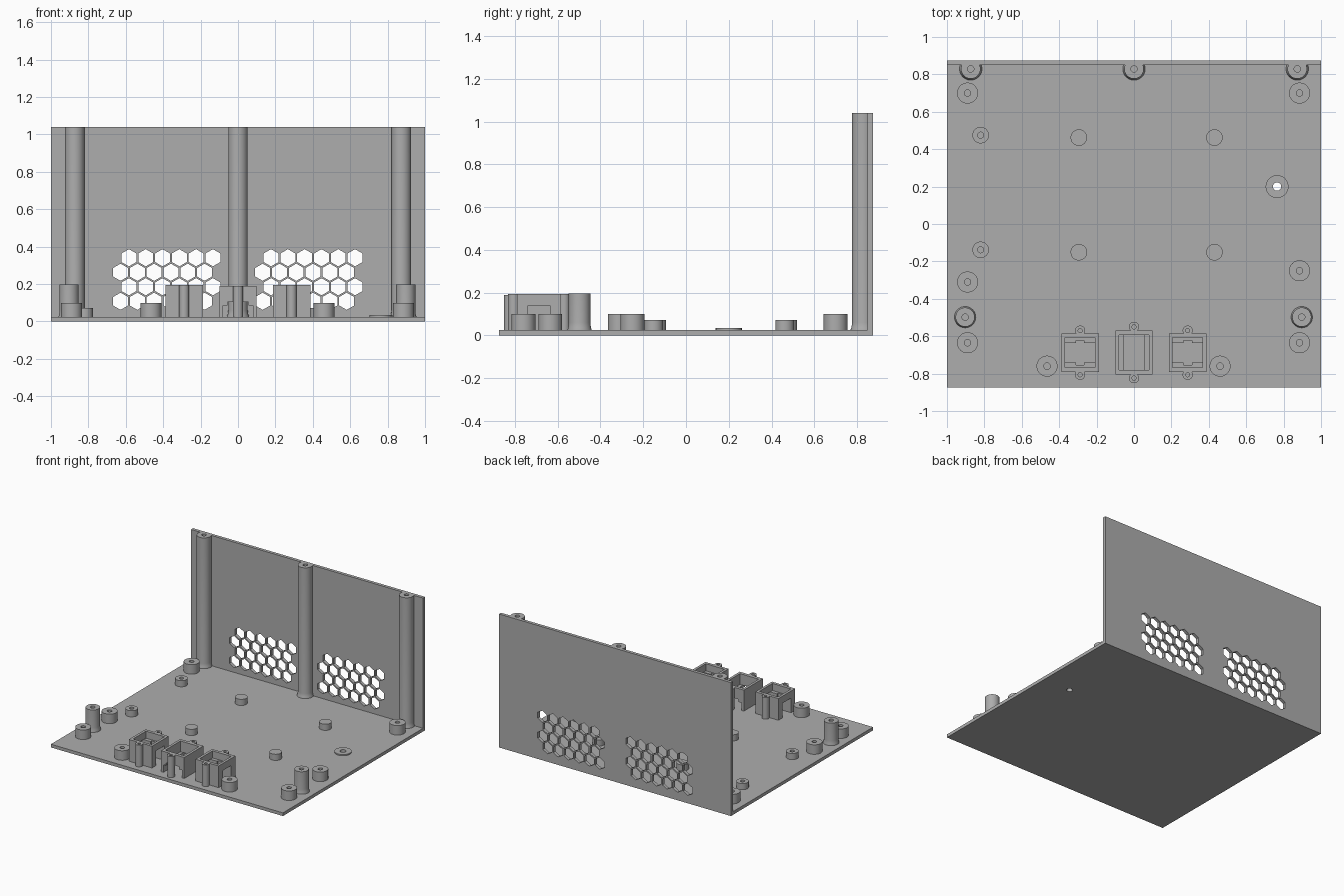
import bpy, bmesh, math
from mathutils import Matrix, Vector

if "Cube" in bpy.data.objects:
    bpy.data.objects.remove(bpy.data.objects["Cube"])

GREY = (0.42, 0.42, 0.42, 1)
grey = bpy.data.materials.new("plain_grey")
grey.use_nodes = True
grey.diffuse_color = GREY
grey.node_tree.nodes["Principled BSDF"].inputs["Base Color"].default_value = GREY

FLOOR, BACK, TOP = 0.025, 0.875, 1.04


def finish(name, bm):
    bmesh.ops.recalc_face_normals(bm, faces=bm.faces)
    me = bpy.data.meshes.new(name)
    bm.to_mesh(me)
    bm.free()
    me.materials.append(grey)
    ob = bpy.data.objects.new(name, me)
    bpy.context.collection.objects.link(ob)
    return ob


def box(name, low, high):
    low, high = Vector(low), Vector(high)
    bm = bmesh.new()
    bmesh.ops.create_cube(bm, size=1, matrix=Matrix.Translation((low + high) / 2)
                          @ Matrix.Diagonal((*(high - low), 1)))
    return finish(name, bm)


def cut(ob, cutter):
    """Subtract the cutter from the part and discard it."""
    cutter.hide_render = True
    mod = ob.modifiers.new("cut", 'BOOLEAN')
    mod.operation, mod.solver, mod.object = 'DIFFERENCE', 'EXACT', cutter
    bpy.context.view_layer.objects.active = ob
    bpy.ops.object.modifier_apply(modifier=mod.name)
    bpy.data.objects.remove(cutter)


def lathe(name, x, y, profile, y_max=None):
    """Spin a (radius, height) profile around a vertical axis."""
    bm = bmesh.new()
    points = [bm.verts.new((r, 0, z)) for r, z in profile]
    edges = [bm.edges.new(pair) for pair in zip(points, points[1:])]
    bmesh.ops.spin(bm, geom=points + edges, axis=(0, 0, 1), cent=(0, 0, 0),
                   angle=math.tau, steps=48)
    bmesh.ops.remove_doubles(bm, verts=bm.verts, dist=1e-5)
    bmesh.ops.translate(bm, verts=bm.verts, vec=(x, y, 0))
    if y_max is not None:
        for v in bm.verts:
            v.co.y = min(v.co.y, y_max)
    ob = finish(name, bm)
    ob.data.shade_smooth()
    ob.data.set_sharp_from_angle(angle=math.radians(30))
    return ob


def post(name, x, y, r, h, hole=0.0, flare=0.0, depth=None, y_max=None):
    base = FLOOR - 0.005
    profile = [(0, base), (r + flare, base)]
    if flare:
        profile += [(r + flare, FLOOR), (r + flare * 0.35, FLOOR + 0.012),
                    (r, FLOOR + 0.035)]
    profile.append((r, h))
    if hole:
        floor = h - depth if depth else FLOOR + 0.002
        profile += [(hole, h), (hole, floor), (0, floor)]
    else:
        profile.append((0, h))
    return lathe(name, x, y, profile, y_max)


# Base plate with the drain hole
base = box("base_plate", (-1, -BACK, 0), (1, BACK - 0.025, FLOOR))
cut(base, lathe("drain_cutter", 0.765, 0.2,
                [(0, -0.1), (0.022, -0.1), (0.022, 0.1), (0, 0.1)]))
lathe("drain_collar", 0.765, 0.2, [(0.022, FLOOR), (0.061, FLOOR), (0.061, 0.034),
                                   (0.022, 0.034), (0.022, FLOOR)])

# Back wall with two honeycomb vents
wall = box("back_wall", (-1, BACK - 0.025, 0), (1, BACK, TOP))
PITCH, ROW = 0.0898, 0.0775
bm = bmesh.new()
for start in (-0.628, 0.132):
    for row in range(4):
        for col in range(6):
            x = start + (col + 0.5 * (row % 2)) * PITCH
            place = (Matrix.Translation((x, BACK - 0.0125, 0.108 + row * ROW))
                     @ Matrix.Rotation(math.pi / 2, 4, 'X')
                     @ Matrix.Rotation(math.pi / 6, 4, 'Z'))
            # point the hexagon upward whatever the primitive's start angle
            made = bmesh.ops.create_cone(bm, cap_ends=True, segments=6, radius1=0.046,
                                         radius2=0.046, depth=0.1)
            verts = made["verts"]
            if max(v.co.y for v in verts) > 0.045:
                place = place @ Matrix.Rotation(math.pi / 6, 4, 'Z')
            bmesh.ops.transform(bm, verts=verts, matrix=place)
cut(wall, finish("vent_cutter", bm))

# Tall screw columns against the wall
for side, x in (("right", -0.873), ("middle", 0), ("left", 0.873)):
    post(side + "_wall_column", x, 0.829, 0.052, TOP, hole=0.017, flare=0.008,
         depth=0.2, y_max=BACK - 0.003)

# Front screw columns
for side, x in (("right", -0.903), ("left", 0.897)):
    post(side + "_front_column", x, -0.498, 0.051, 0.197, hole=0.017, flare=0.006)

# Short mounting posts
for i, (x, y) in enumerate([(-0.89, 0.7), (0.885, 0.7), (-0.89, -0.31), (0.885, -0.25),
                            (-0.89, -0.635), (0.885, -0.635), (-0.465, -0.76),
                            (0.46, -0.76)]):
    post(f"mounting_post_{i + 1}", x, y, 0.056, 0.099, hole=0.017)

# Board supports: drilled on the right side, plain in the middle
for i, y in enumerate((0.475, -0.138)):
    post(f"drilled_support_{i + 1}", -0.82, y, 0.044, 0.073, hole=0.016)
    for j, x in enumerate((-0.295, 0.43)):
        post(f"plain_support_{i + 1}_{j + 1}", x, y - 0.013, 0.044, 0.073)


def pocket(ob, cx, cy, hx, hy, low, high):
    cut(ob, box("pocket_cutter", (cx - hx, cy - hy, low), (cx + hx, cy + hy, high)))


def ears(name, cx, cy, offset, h):
    for side, s in (("front", -1), ("back", 1)):
        post(f"{name}_{side}_ear", cx, cy + s * offset, 0.027, h, hole=0.011, depth=0.1)


# Outer sockets: ledges front and back, windows through the sides
for side, cx in (("right", -0.288), ("left", 0.287)):
    cy, h = -0.688, 0.194
    socket = box(side + "_socket", (cx - 0.1, cy - 0.103, FLOOR - 0.005),
                 (cx + 0.1, cy + 0.103, h))
    pocket(socket, cx, cy, 0.08, 0.08, 0.139, 0.3)
    pocket(socket, cx, cy, 0.15, 0.052, FLOOR, 0.1391)
    pocket(socket, cx, cy, 0.022, 0.066, FLOOR, 0.15)
    ears(side + "_socket", cx, cy, 0.118, h)

# Middle socket: ledges at the sides, stepped opening front and back
cy, h = -0.687, 0.189
socket = box("middle_socket", (-0.1, cy - 0.118, FLOOR - 0.005), (0.1, cy + 0.118, h))
pocket(socket, 0, cy, 0.08, 0.093, 0.105, 0.3)
pocket(socket, 0, cy, 0.055, 0.15, FLOOR, 0.1051)
pocket(socket, 0, cy, 0.08, 0.15, FLOOR, 0.085)
ears("middle_socket", 0, cy, 0.137, h)
